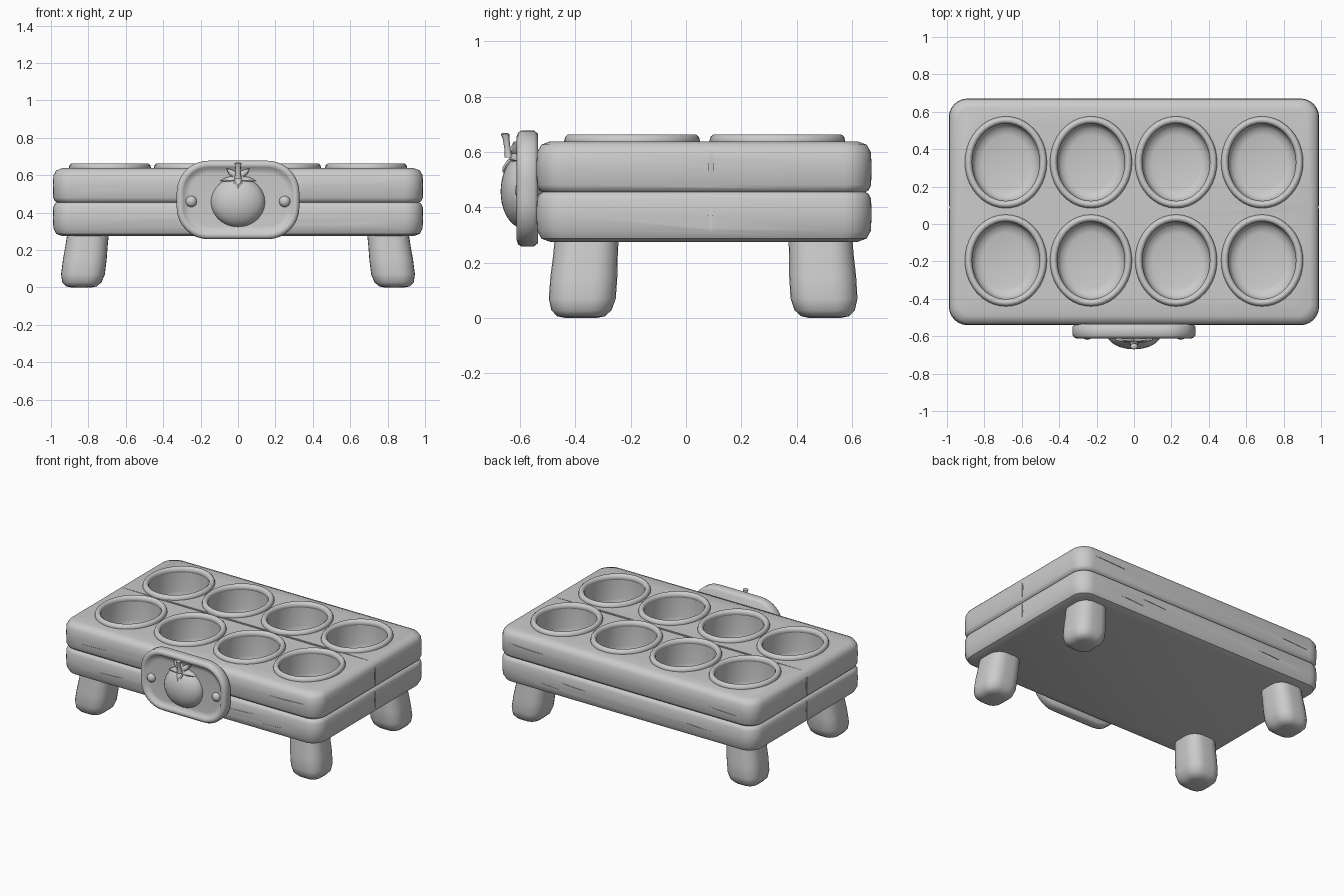
import bpy, bmesh, math, random
from mathutils import Vector

if "Cube" in bpy.data.objects:
    bpy.data.objects.remove(bpy.data.objects["Cube"])

random.seed(4)


def make(name, rings, cap=True, closed=False, angle=40):
    """Skin a list of equal-length point rings into one object."""
    bm = bmesh.new()
    rows = [[bm.verts.new(p) for p in r] for r in rings]
    n = len(rows[0])
    pairs = list(zip(rows, rows[1:])) + ([(rows[-1], rows[0])] if closed else [])
    for a, b in pairs:
        for i in range(n):
            j = (i + 1) % n
            bm.faces.new((a[i], a[j], b[j], b[i]))
    if cap and not closed:
        bm.faces.new(rows[0])
        bm.faces.new(rows[-1])
    bmesh.ops.recalc_face_normals(bm, faces=bm.faces)
    me = bpy.data.meshes.new(name)
    bm.to_mesh(me)
    bm.free()
    ob = bpy.data.objects.new(name, me)
    bpy.context.collection.objects.link(ob)
    smooth(ob, angle)
    return ob


def smooth(ob, angle=40):
    bpy.ops.object.select_all(action='DESELECT')
    ob.select_set(True)
    bpy.context.view_layer.objects.active = ob
    bpy.ops.object.shade_smooth_by_angle(angle=math.radians(angle))


def rrect(cx, cy, hx, hy, r, z, seg=6):
    pts = []
    for q, (sx, sy) in enumerate(((1, 1), (-1, 1), (-1, -1), (1, -1))):
        for k in range(seg + 1):
            a = math.pi / 2 * (q + k / seg)
            pts.append(Vector((cx + sx * (hx - r) + r * math.cos(a),
                               cy + sy * (hy - r) + r * math.sin(a), z)))
    return pts


def ellipse(cx, cy, rx, ry, z, n=40):
    return [Vector((cx + rx * math.cos(2 * math.pi * i / n),
                    cy + ry * math.sin(2 * math.pi * i / n), z)) for i in range(n)]


def notch(p, q, w, d):
    """Spindle-shaped cutter between two points, used for seams and cracks."""
    p, q = Vector(p), Vector(q)
    t = (q - p).normalized()
    side = t.orthogonal().normalized()
    up = t.cross(side)
    # the wide axis w lies along z or y, the depth d along the other one
    rings = []
    for f, s in ((0, .1), (.25, .9), (.75, 1), (1, .1)):
        c = p.lerp(q, f)
        rings.append([c + side * d * s, c + up * w * s, c - side * d * s, c - up * w * s])
    return make("cutter", rings)


def cut(ob, cutters):
    for c in cutters:
        c.hide_render = True
        m = ob.modifiers.new("cut", 'BOOLEAN')
        m.object, m.operation, m.solver = c, 'DIFFERENCE', 'EXACT'
        bpy.context.view_layer.objects.active = ob
        bpy.ops.object.modifier_apply(modifier=m.name)
        bpy.data.objects.remove(c)


# wooden body: two stacked layers with a seam between them
profile = [(.05, .275), (.018, .287), (.003, .315), (0, .37), (.002, .43), (.01, .447),
           (.022, .455), (.01, .463), (.002, .48), (0, .55), (.003, .6), (.018, .626), (.05, .638)]
body = make("tray_body", [rrect(0, .065, .99 - i, .606 - i, .1 - i * .6, z) for i, z in profile])

# wells, plank seams and cracks
XS, YS = (-.685, -.23, .225, .685), (-.195, .33)
cutters = []
well = [(1, .72), (1, .5), (.97, .46), (.88, .435), (.7, .425)]
for x in XS:
    for y in YS:
        cutters.append(make("cutter", [ellipse(x, y, .183 * s, .21 * s, z) for s, z in well]))
cutters.append(notch((-1.1, .085, .64), (1.1, .085, .64), .012, .012))
for s in (-1, 1):
    cutters.append(notch((s * .991, .09, .2), (s * .991, .09, .7), .01, .01))
for x, z, l in ((.44, .38, .1), (-.72, .52, .12), (-.55, .36, .1), (.72, .55, .14), (.6, .34, .1)):
    for y in (-.541, .671):
        dx = random.uniform(-.06, .06)
        cutters.append(notch((x + dx - l, y, z), (x + dx + l, y, z + .01), .006, .006))
cut(body, cutters)
smooth(body)

# raised elliptical rims around the wells
for i, x in enumerate(XS):
    for j, y in enumerate(YS):
        rings = []
        for k in range(10):
            a = 2 * math.pi * k / 10
            o = .0195 * math.cos(a)
            rings.append(ellipse(x, y, .2 + o, .226 + o, .64 + .024 * math.sin(a)))
        make(f"well_rim_{i}_{j}", rings, closed=True, angle=80)

# splayed stubby legs
leg_profile = [(.065, 0), (.035, .006), (.012, .028), (0, .07), (0, .15), (.004, .22), (.006, .31)]
for side, s in (("left", -1), ("right", 1)):
    for end, y0, y1 in (("front", -.38, -.358), ("back", .503, .485)):
        rings = []
        for i, z in leg_profile:
            t = z / .3
            rings.append(rrect(s * (.838 - .038 * t), y0 + (y1 - y0) * t,
                               .117 - i, .121 - i, .085 - i * .8, z))
        make(f"{end}_{side}_leg", rings, angle=60)

# front plaque with a raised border
plaque = [(.012, .535), (0, .55), (0, .595), (.008, .607), (.022, .612), (.036, .606), (.046, .594), (.07, .592)]
make("front_plaque", [[Vector((p.x, -p.z, p.y)) for p in
                       rrect(0, .468, .328 - i, .21 - i, .17 - i, w, 8)] for i, w in plaque], angle=60)
for n, s in (("left", -1), ("right", 1)):
    bpy.ops.mesh.primitive_uv_sphere_add(segments=16, ring_count=10, location=(s * .25, -.592, .46))
    stud = bpy.context.object
    stud.name, stud.scale = f"plaque_stud_{n}", (.03, .027, .03)
    smooth(stud, 80)

# tomato emblem
bpy.ops.mesh.primitive_uv_sphere_add(segments=32, ring_count=20, location=(0, -.587, .457))
tomato = bpy.context.object
tomato.name, tomato.scale = "tomato", (.145, .083, .133)
smooth(tomato, 80)


def skin_y(x, z):
    r = (x / .145) ** 2 + ((z - .457) / .133) ** 2
    return -.587 - .083 * math.sqrt(max(.12, 1 - r))


# five-pointed calyx draped over the tomato
star = []
for i in range(20):
    a = -math.pi / 2 + 2 * math.pi * i / 20
    r = (1, .62, .36, .62)[i % 4]
    star.append((.105 * r * math.cos(a), .588 + .062 * r * math.sin(a)))
layers = []
for f, o in ((1, -.02), (1, .006), (.7, .014), (.2, .016)):
    layers.append([Vector((x * f, skin_y(x * f, .588 + (z - .588) * f) - o,
                           .588 + (z - .588) * f)) for x, z in star])
make("tomato_leaves", layers)

# stem
stem = [(.58, -.64, .02), (.61, -.645, .014), (.645, -.65, .015), (.664, -.654, .019), (.668, -.654, .012)]
make("tomato_stem", [ellipse(0, y, r, r * .8, z, 12) for z, y, r in stem])
